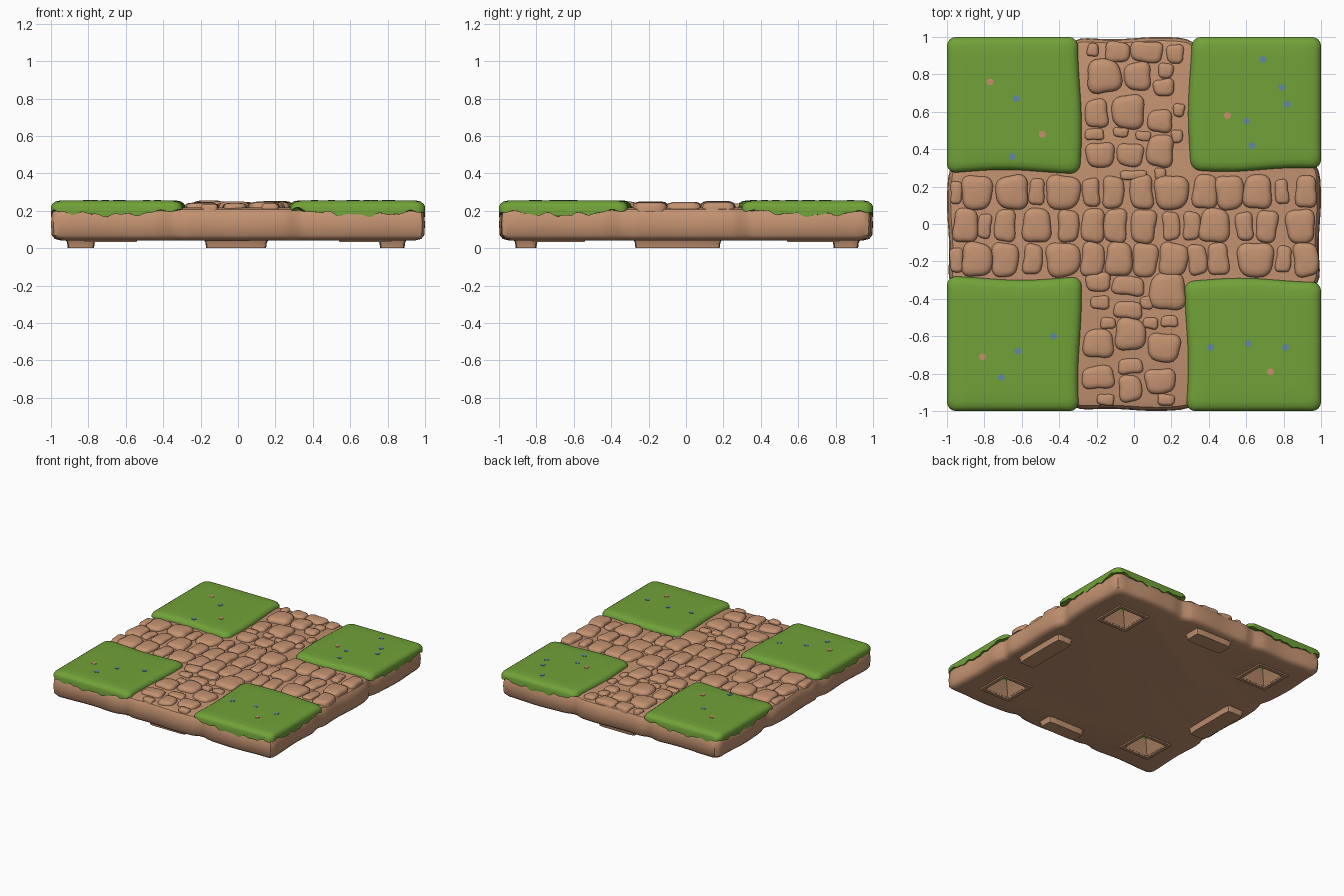
import bpy, bmesh, math, random

if "Cube" in bpy.data.objects:
    bpy.data.objects.remove(bpy.data.objects["Cube"])
random.seed(4)


def material(name, rgb):
    m = bpy.data.materials.new(name)
    m.diffuse_color = (*rgb, 1)
    m.use_nodes = True
    m.node_tree.nodes["Principled BSDF"].inputs["Base Color"].default_value = m.diffuse_color
    return m


DIRT = material("dirt brown", (0.55, 0.29, 0.165))
GRASS = material("grass green", (0.165, 0.36, 0.04))
BLUE = material("flower blue", (0.12, 0.25, 0.38))
PINK = material("flower pink", (0.60, 0.27, 0.16))


def ring(x0, x1, y0, y1, r, n):
    """Points round a rectangle with rounded corners, n per side."""
    pts = []
    corners = [(x0, y0), (x1, y0), (x1, y1), (x0, y1)]
    for k in range(4):
        a, b = corners[k], corners[(k + 1) % 4]
        for i in range(n):
            t = i / n
            px, py = a[0] + (b[0] - a[0]) * t, a[1] + (b[1] - a[1]) * t
            cx = min(max(px, x0 + r), x1 - r)
            cy = min(max(py, y0 + r), y1 - r)
            d = math.hypot(px - cx, py - cy) or 1
            pts.append((cx + (px - cx) * r / d, cy + (py - cy) * r / d))
    return pts


def loft(bm, rings, closed=False):
    """Skin rings of 3D points; cap the ends or join last ring to first."""
    vs = [[bm.verts.new(p) for p in rg] for rg in rings]
    pairs = list(zip(vs, vs[1:]))
    if closed:
        pairs.append((vs[-1], vs[0]))
    else:
        bm.faces.new(vs[0][::-1])
        bm.faces.new(vs[-1])
    for a, b in pairs:
        for i in range(len(a)):
            j = (i + 1) % len(a)
            bm.faces.new((a[i], a[j], b[j], b[i]))


def finish(name, bm, *mats, angle=40):
    bmesh.ops.recalc_face_normals(bm, faces=bm.faces)
    me = bpy.data.meshes.new(name)
    bm.to_mesh(me)
    bm.free()
    ob = bpy.data.objects.new(name, me)
    bpy.context.collection.objects.link(ob)
    for m in mats:
        me.materials.append(m)
    bpy.ops.object.select_all(action='DESELECT')
    ob.select_set(True)
    bpy.context.view_layer.objects.active = ob
    if angle:
        bpy.ops.object.shade_smooth_by_angle(angle=math.radians(angle))
    return ob


# dirt slab with notched, wavy sides
def notch(x, y):
    s = x if abs(x) < abs(y) else y
    d = 0.025 * math.exp(-((abs(s) - 0.35) / 0.05) ** 2)
    d += 0.006 * (1 + math.sin(9 * s + 3 * (x + y)))
    return 1 - d


bm = bmesh.new()
rings = []
for inset, z in [(0.05, 0.042), (0.02, 0.05), (0.004, 0.07), (0, 0.13),
                 (0.005, 0.185), (0.02, 0.207), (0.06, 0.217)]:
    a = 1 - inset
    rg = []
    for x, y in ring(-a, a, -a, a, 0.04, 48):
        k = notch(x, y)
        rg.append((x * k, y * k, z))
    rings.append(rg)
loft(bm, rings)
body = finish("dirt_slab", bm, DIRT, GRASS, angle=None)

# pyramid pits in the underside
bm = bmesh.new()
CORNERS = [(sx * 0.68, sy * 0.68) for sx in (-1, 1) for sy in (-1, 1)]
for cx, cy in CORNERS:
    loft(bm, [[(x, y, z) for x, y in ring(cx - h, cx + h, cy - h, cy + h, 0, 1)]
              for h, z in [(0.12, 0.02), (0.105, 0.045), (0.04, 0.13), (0.008, 0.17)]])
cutter = finish("pit_cutter", bm, DIRT, angle=None)
cutter.hide_render = True
mod = body.modifiers.new("pits", 'BOOLEAN')
mod.operation = 'DIFFERENCE'
mod.solver = 'EXACT'
mod.object = cutter
bpy.ops.object.select_all(action='DESELECT')
body.select_set(True)
bpy.context.view_layer.objects.active = body
bpy.ops.object.modifier_apply(modifier="pits")
bpy.data.objects.remove(cutter)
for p in body.data.polygons:
    c = p.center
    inside = 0.5 < abs(c.x) < 0.85 and 0.5 < abs(c.y) < 0.85
    p.material_index = 1 if inside and 0.13 < c.z < 0.2 else 0
bpy.ops.object.shade_smooth_by_angle(angle=math.radians(40))

# thin frames round the pits
bm = bmesh.new()
for cx, cy in CORNERS:
    loft(bm, [[(x, y, z) for x, y in ring(cx - h, cx + h, cy - h, cy + h, 0, 1)]
              for h, z in [(0.145, 0.05), (0.138, 0.033), (0.112, 0.033), (0.105, 0.05)]], closed=True)
finish("pit_frames", bm, DIRT)

# feet at the middle of each side
bm = bmesh.new()
for x0, x1, y0, y1 in [(-0.17, 0.15, -0.91, -0.8), (-0.17, 0.15, 0.79, 0.92),
                       (-0.91, -0.77, -0.27, 0.18), (0.76, 0.89, -0.27, 0.18)]:
    loft(bm, [[(x, y, z) for x, y in ring(x0 - o, x1 + o, y0 - o, y1 + o, 0.02, 8)]
              for o, z in [(0, 0), (0.004, 0.03), (0.02, 0.06)]])
finish("feet", bm, DIRT)


# grass pads draped over the corners with a ragged lower edge
def drape(x, y):
    if max(abs(x), abs(y)) < 0.95:
        return 0.2
    t = min(abs(x), abs(y))
    return (0.21 - 0.033 * math.sin(math.pi * min(max((t - 0.3) / 0.75, 0), 1))
            + 0.007 * math.sin(38 * t + 5 * x) + 0.005 * math.sin(73 * t + 3 * y))


for label, x0, x1, y0, y1 in [("back_left", -1, -0.29, 0.28, 1), ("back_right", 0.3, 1, 0.29, 1),
                              ("front_left", -1, -0.29, -1, -0.29), ("front_right", 0.28, 1, -1, -0.3)]:
    bm = bmesh.new()
    rings = []
    for inset, z in [(0.03, None), (0, None), (0, 0.222), (0.008, 0.238),
                     (0.025, 0.25), (0.05, 0.255), (0.12, 0.256)]:
        rg = []
        for x, y in ring(x0 + inset, x1 - inset, y0 + inset, y1 - inset, 0.05, 48):
            zz = drape(x, y) if z is None else z
            wx = 0.010 * math.sin(7 * y + 2 * x0) if abs(x) < 0.6 else 0
            wy = 0.010 * math.sin(8 * x + 3 * y0) if abs(y) < 0.6 else 0
            rg.append((x + wx, y + wy, zz))
        rings.append(rg)
    loft(bm, rings)
    finish("grass_" + label, bm, GRASS)

# cobblestones, in hundredths: rows of (x, width) then arms of (x, y, width, depth)
ROWS = [
    (17, [(-95, 6), (-84, 16), (-65, 17), (-52, 8), (-38, 18), (-23, 9), (-11, 11), (4, 12),
          (20, 18), (38, 13), (51, 15), (66, 15), (79, 7), (92, 11)]),
    (-1, [(-90, 13), (-80, 7), (-69, 11), (-52, 15), (-35, 11), (-22, 12), (-10, 12), (5, 13),
          (20, 9), (31, 9), (43, 16), (59, 9), (71, 11), (89, 15)]),
    (-19, [(-95, 7), (-84, 16), (-69, 14), (-54, 10), (-38, 18), (-22, 12), (-8, 14), (6, 13),
           (21, 15), (34, 10), (45, 11), (65, 19), (80, 8), (92, 13)])]
BACK_ARM = [(-22, 93, 6, 7), (-9, 92, 13, 11), (7, 92, 17, 11), (22, 91, 9, 10), (-16, 79, 18, 18),
            (2, 79, 14, 15), (17, 82, 8, 8), (16, 73, 11, 9), (-20, 59, 12, 15), (-3, 60, 17, 18),
            (14, 55, 13, 12), (24, 61, 6, 7), (-18, 37, 15, 13), (-2, 37, 14, 12), (14, 39, 14, 17),
            (-21, 48, 10, 6), (-7, 49, 8, 5), (5, 47, 8, 5), (23, 47, 6, 7), (0, 26, 14, 5), (14, 27, 6, 6)]
FRONT_ARM = [(-19, -31, 13, 10), (-3, -33, 17, 10), (18, -36, 19, 20), (-3, -46, 15, 9), (-18, -42, 10, 7),
             (7, -42, 7, 7), (-19, -64, 16, 15), (-2, -59, 16, 17), (16, -66, 17, 15), (-19, -82, 17, 12),
             (-2, -76, 13, 8), (14, -84, 16, 13), (-2, -88, 12, 14), (-15, -94, 9, 6), (17, -94, 9, 6),
             (-14, -53, 8, 6), (9, -53, 8, 6), (19, -52, 9, 6)]
stones = [(x, y, w, min(18, w + 6)) for y, row in ROWS for x, w in row] + BACK_ARM + FRONT_ARM

bm = bmesh.new()
for x, y, w, d in stones:
    cx, cy, hw, hd = x / 100, y / 100, w / 200, d / 200
    m = min(hw, hd)
    top = 0.228 + 0.26 * m + random.uniform(-0.003, 0.003)
    top = min(top, 0.254)
    ph = random.uniform(0, 6.28)
    rot = random.uniform(-0.12, 0.12)
    rings = []
    for f, t in [(0, -0.5), (0.0, 0.35), (0.07, 0.65), (0.2, 0.87), (0.45, 1)]:
        a, b = hw - f * m, hd - f * m
        rg = []
        for px, py in ring(-a, a, -b, b, 0.65 * min(a, b), 7):
            k = 1 + 0.06 * math.sin(3 * math.atan2(py, px) + ph)
            px, py = px * k, py * k
            rg.append((cx + px * math.cos(rot) - py * math.sin(rot),
                       cy + px * math.sin(rot) + py * math.cos(rot),
                       0.212 + (top - 0.212) * t))
        rings.append(rg)
    loft(bm, rings)
finish("cobblestones", bm, DIRT, angle=60)

# tiny flowers on the grass
BLUES = [(-63, 67), (-65, 36), (69, 88), (79, 73), (82, 64), (60, 55), (63, 42),
         (-43, -60), (-62, -68), (-71, -82), (41, -66), (61, -64), (81, -66)]
PINKS = [(-77, 76), (-49, 48), (50, 58), (-81, -71), (73, -79)]
for name, spots, mat in [("blue_flowers", BLUES, BLUE), ("pink_flowers", PINKS, PINK)]:
    bm = bmesh.new()
    for x, y in spots:
        loft(bm, [[(x / 100 + 0.019 * math.cos(i * math.pi / 4),
                    y / 100 + 0.019 * math.sin(i * math.pi / 4), z) for i in range(8)]
                  for z in (0.253, 0.259)])
    finish(name, bm, mat)
